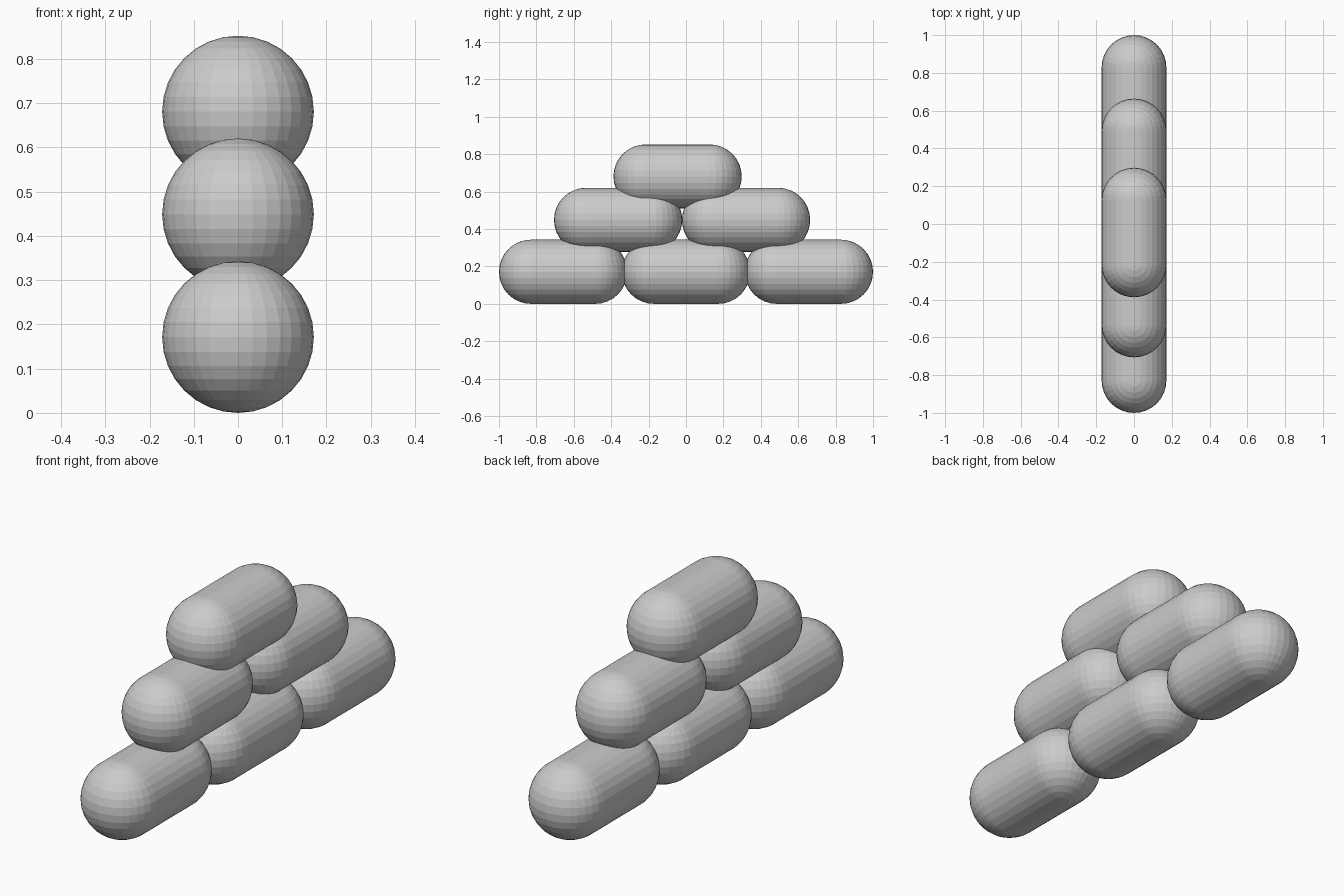
import bpy
import bmesh
from math import pi
from mathutils import Matrix

if "Cube" in bpy.data.objects:
    bpy.data.objects.remove(bpy.data.objects["Cube"])

R = 0.1715      # capsule radius
HALF = R        # half length of the straight section


def capsule(name, y, z):
    bm = bmesh.new()
    # straight body lying along y
    bmesh.ops.create_cone(bm, cap_ends=True, segments=32, radius1=R, radius2=R,
                          depth=2 * HALF, matrix=Matrix.Rotation(pi / 2, 4, 'X'))
    # round ends
    for side in (-1, 1):
        bmesh.ops.create_uvsphere(bm, u_segments=32, v_segments=16, radius=R,
                                  matrix=Matrix.Translation((0, side * HALF, 0)))
    mesh = bpy.data.meshes.new(name)
    bm.to_mesh(mesh)
    bm.free()
    obj = bpy.data.objects.new(name, mesh)
    obj.location = (0, y, z)
    bpy.context.collection.objects.link(obj)


# stacked rows: height and positions along y
rows = {
    "bottom_bag": (R, (-0.657, 0.0, 0.657)),
    "middle_bag": (0.449, (-0.363, 0.321)),
    "top_bag": (0.681, (-0.045,)),
}
for name, (z, ys) in rows.items():
    for i, y in enumerate(ys, 1):
        capsule(f"{name}_{i}", y, z)
